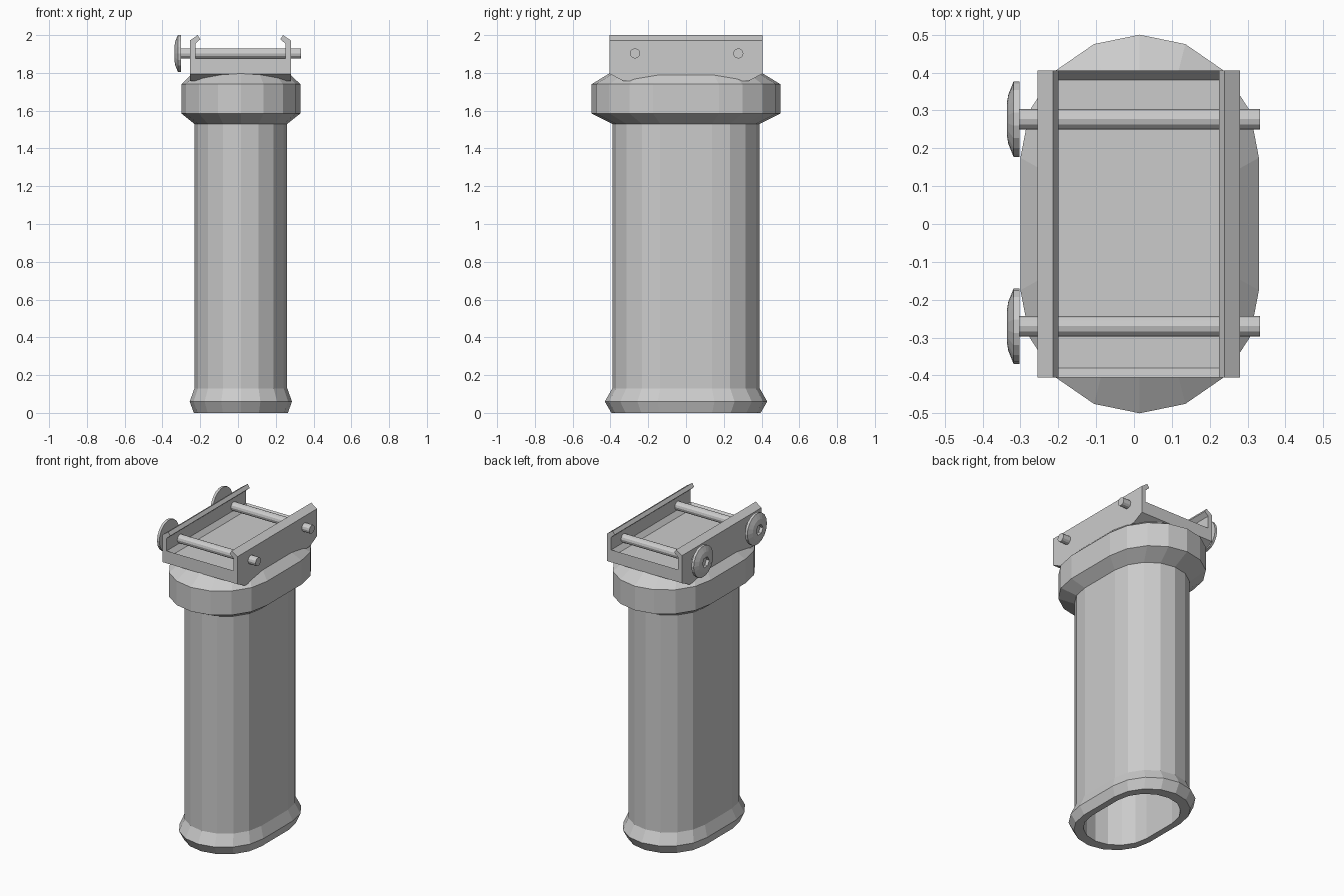
import bpy, bmesh, math
from mathutils import Matrix, Vector

if "Cube" in bpy.data.objects:
    bpy.data.objects.remove(bpy.data.objects["Cube"], do_unlink=True)

grey = bpy.data.materials.new("plain_grey")
grey.use_nodes = True
COLOR = (0.6, 0.6, 0.6, 1)
grey.diffuse_color = COLOR
grey.node_tree.nodes["Principled BSDF"].inputs["Base Color"].default_value = COLOR

CX = 0.015  # grip axis


def finish(name, bm):
    bmesh.ops.recalc_face_normals(bm, faces=bm.faces)
    mesh = bpy.data.meshes.new(name)
    bm.to_mesh(mesh)
    bm.free()
    mesh.materials.append(grey)
    obj = bpy.data.objects.new(name, mesh)
    bpy.context.collection.objects.link(obj)
    return obj


def loft(name, rings, cap_start=True, cap_end=True):
    """Skin a list of point rings of equal length."""
    bm = bmesh.new()
    loops = [[bm.verts.new(p) for p in ring] for ring in rings]
    n = len(loops[0])
    for a, b in zip(loops, loops[1:]):
        for i in range(n):
            j = (i + 1) % n
            bm.faces.new((a[i], a[j], b[j], b[i]))
    if cap_start:
        bm.faces.new(loops[0])
    if cap_end:
        bm.faces.new(loops[-1])
    return finish(name, bm)


def capsule(half_length, z):
    """Rounded oblong ring; its proportions stay fixed as it scales."""
    ring = []
    for i in range(18):
        a = math.pi * (i if i < 9 else i - 1) / 8
        side = 1 if i < 9 else -1
        ring.append((CX + 0.63 * half_length * math.cos(a),
                     half_length * (0.35 * side + 0.65 * math.sin(a)), z))
    return ring


def circle(x, y, z, r, sides):
    return [(x, y + r * math.cos(math.tau * i / sides),
             z + r * math.sin(math.tau * i / sides)) for i in range(sides)]


# Hollow grip: bore, flared foot, straight shaft, wide collar
profile = [(0.33, 1.45), (0.33, 0), (0.395, 0), (0.43, 0.06), (0.39, 0.13),
           (0.39, 1.53), (0.5, 1.585), (0.5, 1.74), (0.385, 1.81)]
loft("grip", [capsule(h, z) for h, z in profile])


# Clamp parts share a side outline with chamfered lower corners
def clamp_outline(x, top):
    return [(x, -0.405, top), (x, -0.405, 1.795), (x, -0.33, 1.757),
            (x, 0.33, 1.757), (x, 0.405, 1.795), (x, 0.405, top)]


# Clamp floor with a shallow recess in its top
floor = loft("clamp_floor", [clamp_outline(x, 1.875) for x in (-0.226, 0.251)])
bm = bmesh.new()
bm.from_mesh(floor.data)
top = [f for f in bm.faces if f.normal.z > 0.9]
bmesh.ops.inset_region(bm, faces=top, thickness=0.034)
bmesh.ops.translate(bm, verts=top[0].verts, vec=(0, 0, -0.03))
bm.to_mesh(floor.data)
bm.free()

# Side walls with inward bent lips
lip = [(0.267, 1.955), (0.267, 1.972), (0.226, 2.0), (0.212, 1.978), (0.238, 1.955)]
for side, name in ((-1, "right"), (1, "left")):
    walls = [0.0125 + side * d for d in (0.238, 0.267)]
    loft(name + "_clamp_wall", [clamp_outline(x, 1.957) for x in walls])
    loft(name + "_clamp_lip",
         [[(0.0125 + side * d, y, z) for d, z in lip] for y in (-0.405, 0.405)])

# Cross bolts with domed heads and hexagonal sockets
for y, name in ((-0.27, "front"), (0.277, "back")):
    z = 1.903
    loft(name + "_bolt_rod", [circle(x, y, z, 0.027, 12) for x in (-0.305, 0.333)])
    loft(name + "_bolt_head",
         [circle(x, y, z, r, 18) for x, r in
          ((-0.302, 0.1), (-0.318, 0.1), (-0.332, 0.065), (-0.336, 0.042))],
         cap_end=False)
    # Hexagonal socket: six corners spread over the rim's eighteen points
    rim = circle(-0.336, y, z, 0.042, 18)
    corners = circle(-0.336, y, z, 0.034, 6)
    hexring = [Vector(corners[i // 3]).lerp(Vector(corners[(i // 3 + 1) % 6]), i % 3 / 3)
               for i in range(18)]
    deep = [p + Vector((0.02, 0, 0)) for p in hexring]
    loft(name + "_bolt_socket", [rim, hexring, deep], cap_start=False)
